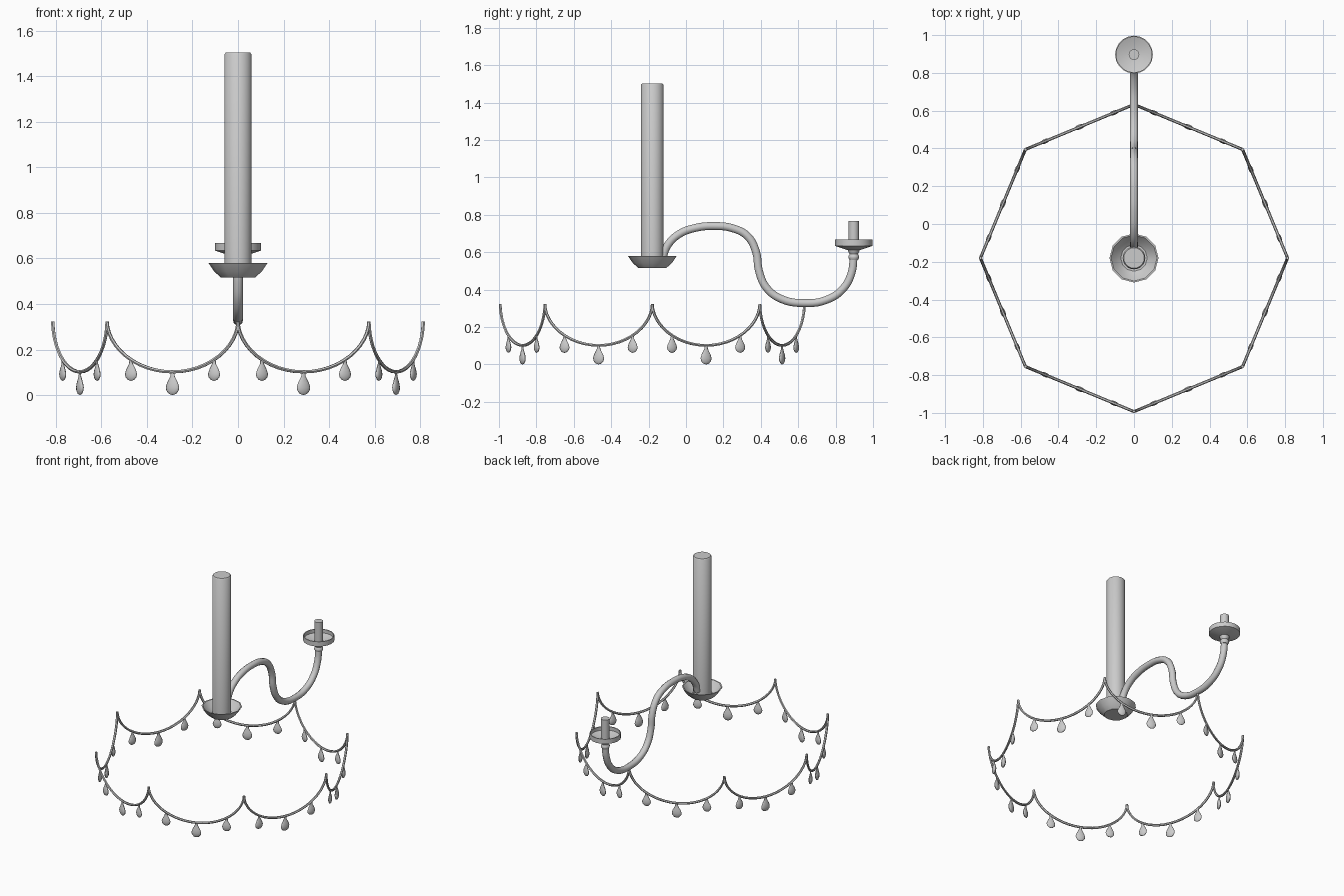
import bpy
import math
from mathutils import Vector

cube = bpy.data.objects.get("Cube")
if cube:
    bpy.data.objects.remove(cube)

AXIS_Y = -0.18      # centre line of the column and garland
CUP_Y = 0.897       # centre line of the candle cup
RING = 0.813        # garland corner radius
PEAK, DIP = 0.322, 0.102

metal = bpy.data.materials.new("grey metal")
metal.use_nodes = True
metal.diffuse_color = (0.6, 0.6, 0.6, 1)
metal.node_tree.nodes["Principled BSDF"].inputs["Base Color"].default_value = (0.6, 0.6, 0.6, 1)


def finish(name, mesh, angle=40):
    """Link a mesh as a smooth-shaded object with the shared material."""
    obj = bpy.data.objects.new(name, mesh)
    bpy.context.collection.objects.link(obj)
    mesh.materials.clear()
    mesh.materials.append(metal)
    bpy.ops.object.select_all(action="DESELECT")
    obj.select_set(True)
    bpy.context.view_layer.objects.active = obj
    bpy.ops.object.shade_smooth_by_angle(angle=math.radians(angle))
    return obj


def lathe_mesh(name, profile, sides):
    """Spin (radius, height) pairs, listed bottom to top, around z."""
    verts, faces, rings = [], [], []
    for r, z in profile:
        count = sides if r > 0 else 1
        rings.append([len(verts) + i for i in range(count)])
        for i in range(count):
            a = math.tau * i / sides
            verts.append((r * math.cos(a), r * math.sin(a), z))
    for low, high in zip(rings, rings[1:]):
        for i in range(sides):
            j = (i + 1) % sides
            loop = [low[i % len(low)], low[j % len(low)],
                    high[j % len(high)], high[i % len(high)]]
            faces.append(list(dict.fromkeys(loop)))
    mesh = bpy.data.meshes.new(name)
    mesh.from_pydata(verts, [], faces)
    return mesh


def lathe(name, profile, sides, y):
    obj = finish(name, lathe_mesh(name, profile, sides))
    obj.location.y = y
    return obj


def tube(name, points, radius, kind, resolution):
    """Sweep a round section along points and convert it to a mesh."""
    curve = bpy.data.curves.new(name, "CURVE")
    curve.dimensions = "3D"
    curve.bevel_depth = radius
    curve.bevel_resolution = resolution
    curve.use_fill_caps = True
    curve.resolution_u = 5
    spline = curve.splines.new(kind)
    if kind == "BEZIER":
        spline.bezier_points.add(len(points) - 1)
        for bp, p in zip(spline.bezier_points, points):
            bp.co = p
            bp.handle_left_type = bp.handle_right_type = "AUTO"
    else:
        spline.points.add(len(points) - 1)
        for sp, p in zip(spline.points, points):
            sp.co = (*p, 1)
    temp = bpy.data.objects.new(name + "_path", curve)
    bpy.context.collection.objects.link(temp)
    bpy.context.view_layer.update()
    deps = bpy.context.evaluated_depsgraph_get()
    mesh = bpy.data.meshes.new_from_object(temp.evaluated_get(deps))
    bpy.data.objects.remove(temp)
    return finish(name, mesh, 50)


# Central column and the open dish at its foot
lathe("column", [(0, 0.525), (0.06, 0.525), (0.06, 1.495), (0.054, 1.503), (0, 1.503)], 24, AXIS_Y)
lathe("dish", [(0, 0.516), (0.075, 0.516), (0.105, 0.543), (0.13, 0.58),
               (0.122, 0.58), (0.098, 0.549), (0.07, 0.525), (0, 0.525)], 12, AXIS_Y)

# S-shaped arm
arm_path = [(-0.125, 0.57), (-0.1, 0.635), (-0.04, 0.695), (0.05, 0.73), (0.15, 0.74),
            (0.25, 0.728), (0.33, 0.685), (0.375, 0.6), (0.39, 0.5), (0.43, 0.41),
            (0.51, 0.35), (0.63, 0.328), (0.75, 0.345), (0.84, 0.405), (0.885, 0.49), (CUP_Y, 0.58)]
tube("arm", [(0, y, z) for y, z in arm_path], 0.022, "BEZIER", 3)

# Collar, drip pan and candle at the end of the arm
lathe("collar", [(0, 0.558), (0.022, 0.558), (0.029, 0.57), (0.029, 0.578),
                 (0.022, 0.59), (0.03, 0.606), (0.034, 0.618), (0, 0.618)], 16, CUP_Y)
lathe("drip_pan", [(0, 0.612), (0.035, 0.612), (0.1, 0.634), (0.1, 0.667),
                   (0.094, 0.667), (0.094, 0.642), (0.035, 0.622), (0, 0.622)], 20, CUP_Y)
lathe("candle", [(0, 0.615), (0.028, 0.615), (0.028, 0.768), (0, 0.768)], 16, CUP_Y)

# Hanging drop: narrow neck over a flattened pear-shaped bead
drop_profile = [(0, -0.098), (0.017, -0.093), (0.029, -0.079), (0.032, -0.064), (0.026, -0.045),
                (0.016, -0.026), (0.01, -0.014), (0.009, 0), (0, 0)]
drop_mesh = lathe_mesh("drop", drop_profile, 10)


def swag_height(t):
    u = 2 * t - 1
    return PEAK - (PEAK - DIP) * max(0, 1 - u * u) ** 0.54


# Eight garland swags, each with three drops
corners = [Vector((RING * math.cos(k * math.tau / 8), AXIS_Y + RING * math.sin(k * math.tau / 8), 0))
           for k in range(8)]
for k, start in enumerate(corners):
    end = corners[(k + 1) % 8]
    path = []
    for i in range(25):
        t = (1 - math.cos(math.pi * i / 24)) / 2
        p = start.lerp(end, t)
        path.append((p.x, p.y, swag_height(t)))
    tube(f"garland_swag_{k + 1}", path, 0.008, "POLY", 1)
    heading = math.atan2(end.y - start.y, end.x - start.x)
    for n, (t, size) in enumerate(((0.183, 0.9), (0.5, 1), (0.817, 0.9))):
        drop = finish(f"drop_{k + 1}_{n + 1}", drop_mesh.copy(), 60)
        p = start.lerp(end, t)
        drop.location = (p.x, p.y, swag_height(t) - 0.004 * (size == 1) - 0.005 * (size < 1))
        drop.rotation_euler.z = heading
        drop.scale = (size, 0.42 * size, size)
